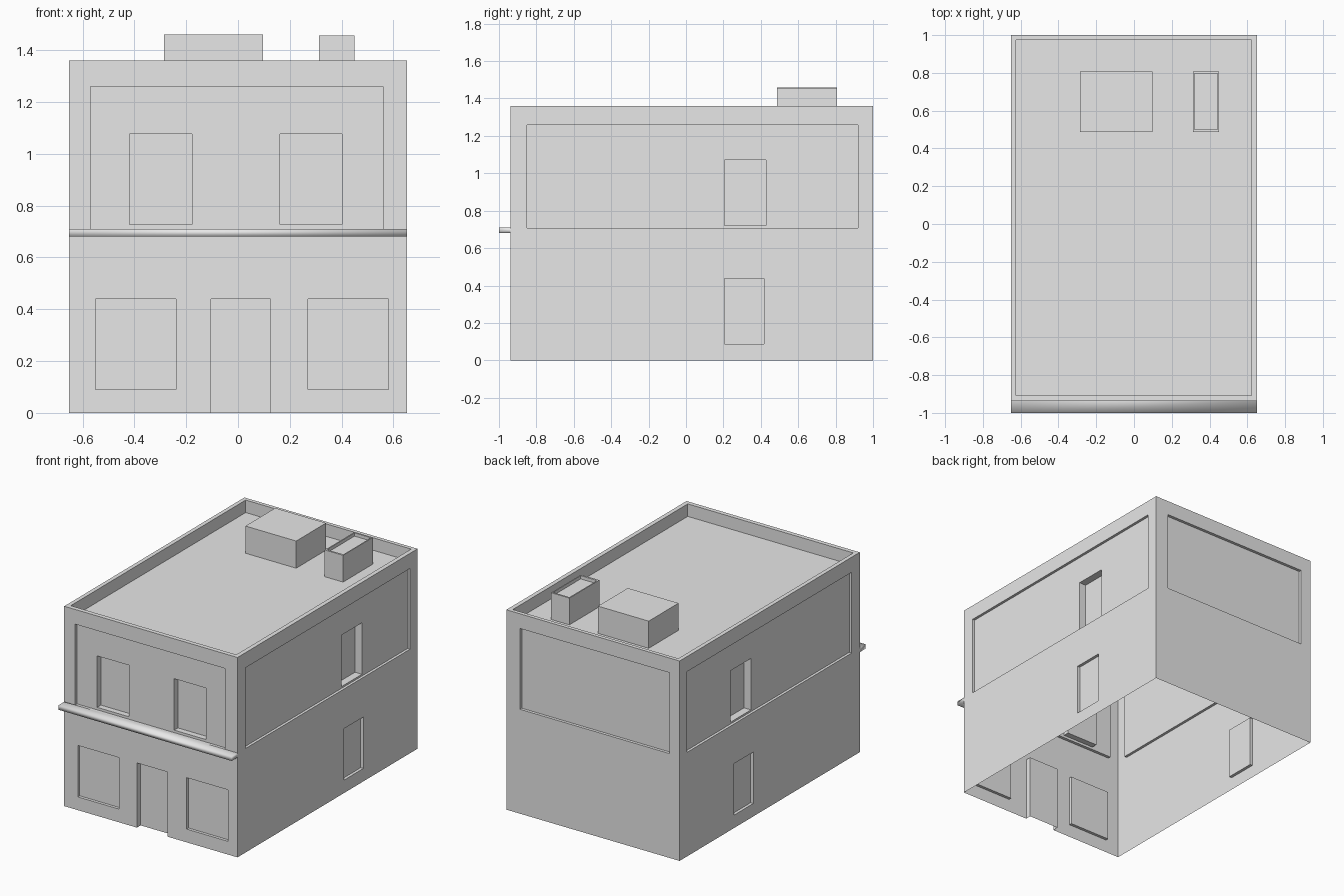
import bpy
import bmesh
from mathutils import Vector

cube = bpy.data.objects.get("Cube")
if cube:
    bpy.data.objects.remove(cube, do_unlink=True)

# One plain grey for the whole building
grey = bpy.data.materials.new("plain grey")
grey.use_nodes = True
grey.diffuse_color = (0.8, 0.8, 0.8, 1)
grey.node_tree.nodes["Principled BSDF"].inputs["Base Color"].default_value = (0.8, 0.8, 0.8, 1)

HALF, FRONT, BACK, TOP = 0.652, -0.937, 1.0, 1.36
ROOF = 1.275
OUT = 0.1  # how far cutters stick out of the wall


def box(name, x, y, z):
    """Axis-aligned box from three (low, high) ranges."""
    bm = bmesh.new()
    bmesh.ops.create_cube(bm, size=1)
    for v in bm.verts:
        v.co = Vector([lo if c < 0 else hi for c, (lo, hi) in zip(v.co, (x, y, z))])
    mesh = bpy.data.meshes.new(name)
    bm.to_mesh(mesh)
    bm.free()
    mesh.materials.append(grey)
    ob = bpy.data.objects.new(name, mesh)
    bpy.context.scene.collection.objects.link(ob)
    return ob


def carve(ob, x, y, z):
    """Cut a box-shaped recess into an object."""
    cutter = box("cutter", x, y, z)
    cutter.hide_render = True
    mod = ob.modifiers.new("recess", 'BOOLEAN')
    mod.object, mod.operation, mod.solver = cutter, 'DIFFERENCE', 'EXACT'
    bpy.context.view_layer.objects.active = ob
    bpy.ops.object.modifier_apply(modifier=mod.name)
    bpy.data.objects.remove(cutter, do_unlink=True)


def drop_faces(ob, rule):
    bm = bmesh.new()
    bm.from_mesh(ob.data)
    bmesh.ops.delete(bm, geom=[f for f in bm.faces if rule(f)], context='FACES')
    bm.to_mesh(ob.data)
    bm.free()


# Main block with sunken roof behind a parapet
house = box("house_walls", (-HALF, HALF), (FRONT, BACK), (0, TOP))
carve(house, (-0.624, 0.622), (-0.907, 0.974), (ROOF, TOP + OUT))

# Front: upper panel, its two windows, lower windows and door
front_recesses = [
    ((-0.57, 0.56), (0.71, 1.26), 0.02),
    ((-0.418, -0.178), (0.727, 1.077), 0.06),
    ((0.162, 0.402), (0.727, 1.077), 0.06),
    ((-0.55, -0.24), (0.09, 0.44), 0.02),
    ((0.27, 0.58), (0.09, 0.44), 0.02),
    ((-0.105, 0.125), (-OUT, 0.44), 0.04),
]
for x, z, depth in front_recesses:
    carve(house, x, (FRONT - OUT, FRONT + depth), z)

# Both sides: upper panel, upper window, lower window
side_recesses = [
    ((-0.85, 0.92), (0.708, 1.257), 0.018),
    ((0.207, 0.427), (0.72, 1.07), 0.07),
    ((0.207, 0.417), (0.088, 0.438), 0.02),
]
for y, z, depth in side_recesses:
    carve(house, (HALF - depth, HALF + OUT), y, z)
    carve(house, (-HALF - OUT, -HALF + depth), y, z)

# Back: upper panel
carve(house, (-0.575, 0.55), (BACK - 0.02, BACK + OUT), (0.71, 1.26))

# The shell is open underneath
drop_faces(house, lambda f: f.normal.z < -0.9 and f.calc_center_median().z < 0.01)

# Ledge between the storeys, softly shaded
ledge = box("front_ledge", (-HALF, HALF), (-1, FRONT), (0.68, 0.71))
drop_faces(ledge, lambda f: f.normal.y > 0.9)
for face in ledge.data.polygons:
    face.use_smooth = True

# Rooftop boxes
box("roof_box", (-0.285, 0.097), (0.487, 0.808), (ROOF, 1.46))
chimney = box("chimney", (0.312, 0.45), (0.487, 0.808), (ROOF, 1.457))
carve(chimney, (0.32, 0.443), (0.5, 0.796), (1.435, 1.457 + OUT))
